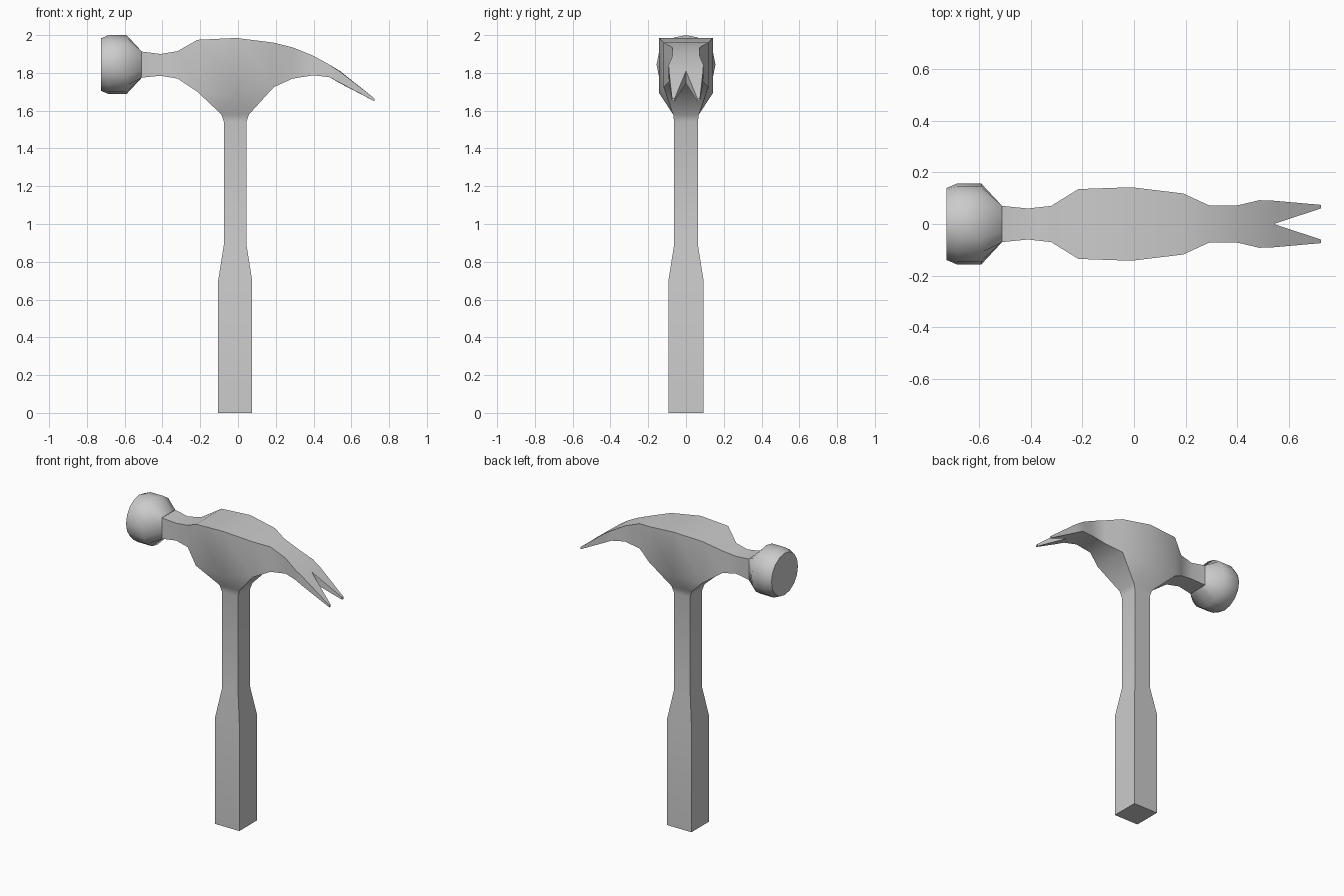
import bpy, bmesh, math

if "Cube" in bpy.data.objects:
    bpy.data.objects.remove(bpy.data.objects["Cube"])


def finish(bm, name, angle):
    bmesh.ops.recalc_face_normals(bm, faces=bm.faces)
    me = bpy.data.meshes.new(name)
    bm.to_mesh(me)
    bm.free()
    ob = bpy.data.objects.new(name, me)
    bpy.context.collection.objects.link(ob)
    bpy.ops.object.select_all(action='DESELECT')
    ob.select_set(True)
    bpy.context.view_layer.objects.active = ob
    bpy.ops.object.shade_smooth_by_angle(angle=math.radians(angle))
    return ob


def bridge(bm, a, b):
    n = len(a)
    for i in range(n):
        bm.faces.new((a[i], a[(i + 1) % n], b[(i + 1) % n], b[i]))


# Head body: stations of x, half width, bottom z, top z
stations = [(-.51, .07, 1.775, 1.913), (-.41, .06, 1.785, 1.90), (-.32, .07, 1.77, 1.915),
            (-.215, .135, 1.70, 1.975), (-.01, .142, 1.692, 1.985), (.19, .118, 1.725, 1.96),
            (.29, .072, 1.77, 1.935), (.40, .072, 1.787, 1.89), (.485, .092, 1.777, 1.843)]
bm = bmesh.new()
V = bm.verts.new
rings = [[V((x, -w, b)), V((x, w, b)), V((x, w, t)), V((x, -w, t))] for x, w, b, t in stations]
for i in range(len(rings) - 1):
    p, q = rings[i], rings[i + 1]
    for j in range(4):
        if j == 0 and i in (3, 4):   # open underside where the shank flares in
            continue
        bm.faces.new((p[j], p[(j + 1) % 4], q[(j + 1) % 4], q[j]))

# Split claw
last = rings[-1]
mid_b, mid_t = V((.54, 0, 1.745)), V((.54, 0, 1.81))
outer = []
for s, bi, ti in ((-1, 0, 3), (1, 1, 2)):
    ob_, ot = V((.54, s * .09, 1.747)), V((.54, s * .09, 1.807))
    outer.append((ob_, ot))
    bm.faces.new((last[bi], ob_, ot, last[ti]))
    tip = [V((.722, s * y, z)) for y, z in ((.074, 1.65), (.074, 1.665), (.06, 1.665), (.06, 1.65))]
    bridge(bm, [ob_, ot, mid_t, mid_b], tip)
    bm.faces.new(tip)
bm.faces.new((last[0], last[1], outer[1][0], mid_b, outer[0][0]))
bm.faces.new((last[3], last[2], outer[1][1], mid_t, outer[0][1]))

# Handle: square rings of z, half x, half y
prev = None
for z, hx, hy in ((0, .09, .093), (.70, .09, .093), (.89, .06, .063), (1.54, .06, .063), (1.58, .073, .068)):
    cx = -.015
    ring = [V((cx - hx, -hy, z)), V((cx + hx, -hy, z)), V((cx + hx, hy, z)), V((cx - hx, hy, z))]
    if prev:
        bridge(bm, prev, ring)
    else:
        bm.faces.new(ring)
    prev = ring

# Flare joining handle to head
A, M, B = rings[3], rings[4], rings[5]
for k, (l, r) in enumerate(((prev[0], prev[1]), (prev[3], prev[2]))):
    bm.faces.new((A[k], M[k], l))
    bm.faces.new((l, M[k], r))
    bm.faces.new((M[k], B[k], r))
bm.faces.new((A[0], A[1], prev[3], prev[0]))
bm.faces.new((B[0], B[1], prev[2], prev[1]))
finish(bm, "handle_and_claw_head", 35)

# Striking face: revolved around x, last ring squared to meet the neck
bm = bmesh.new()
N, cz = 16, 1.844
prev = None
for x, r in ((-.725, .139), (-.685, .156), (-.59, .156), (-.51, None)):
    ring = []
    for i in range(N):
        a = 2 * math.pi * i / N
        c, s = math.cos(a), math.sin(a)
        rr = r or .07 / max(abs(c), abs(s))
        ring.append(bm.verts.new((x, rr * c, cz + rr * s)))
    if prev:
        bridge(bm, prev, ring)
    else:
        bm.faces.new(ring)
    prev = ring
finish(bm, "striking_face", 52)
